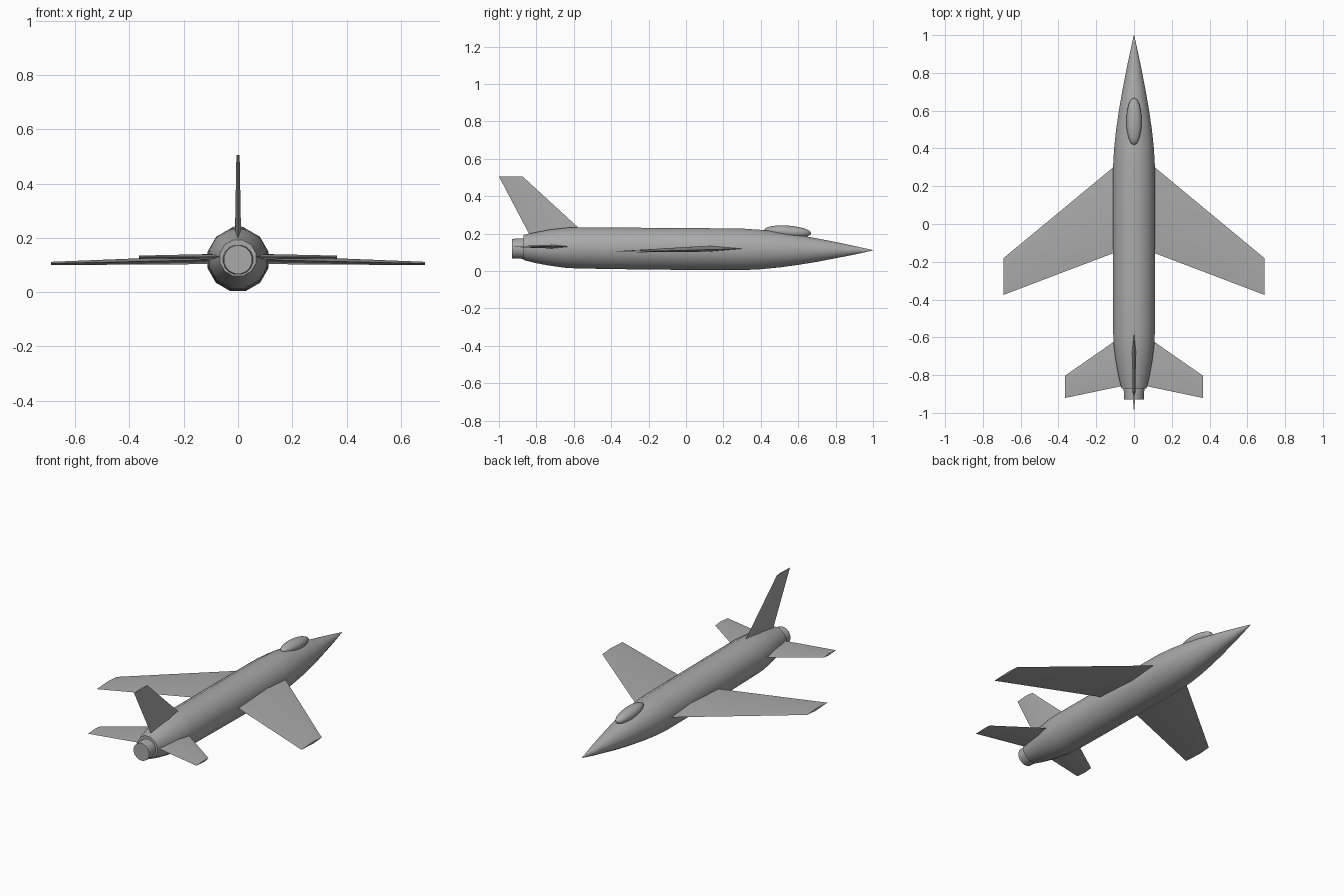
import bpy, bmesh, math
from mathutils import Matrix

if "Cube" in bpy.data.objects:
    bpy.data.objects.remove(bpy.data.objects["Cube"])

grey = bpy.data.materials.new("light_grey")
grey.diffuse_color = (0.4, 0.4, 0.4, 1)
grey.use_nodes = True
grey.node_tree.nodes["Principled BSDF"].inputs["Base Color"].default_value = grey.diffuse_color


def finish(name, bm, angle):
    bmesh.ops.recalc_face_normals(bm, faces=bm.faces)
    me = bpy.data.meshes.new(name)
    bm.to_mesh(me)
    bm.free()
    me.materials.append(grey)
    ob = bpy.data.objects.new(name, me)
    bpy.context.collection.objects.link(ob)
    bpy.ops.object.select_all(action='DESELECT')
    ob.select_set(True)
    bpy.context.view_layer.objects.active = ob
    bpy.ops.object.shade_smooth_by_angle(angle=math.radians(angle))
    return ob


def loft(name, rings, angle=35):
    """Skin equal-length point rings and cap both ends."""
    bm = bmesh.new()
    vs = [[bm.verts.new(p) for p in r] for r in rings]
    n = len(vs[0])
    for a, b in zip(vs, vs[1:]):
        for i in range(n):
            j = (i + 1) % n
            bm.faces.new((a[i], a[j], b[j], b[i]))
    bm.faces.new(vs[0])
    bm.faces.new(vs[-1])
    return finish(name, bm, angle)


def circle(y, z, r, n=12):
    return [(r * math.sin((i + .5) * math.tau / n), y,
             z + r * math.cos((i + .5) * math.tau / n)) for i in range(n)]


def foil(lead, trail, thick):
    """Flat-diamond section as (chord position, offset) pairs."""
    c = trail - lead
    return [(lead, 0), (lead + c * .4, thick), (trail, 0), (lead + c * .4, -thick)]


# Fuselage: (y, centre z, radius)
body = [(1, .111, .001), (.9, .111, .024), (.8, .112, .045), (.7, .112, .065),
        (.6, .113, .083), (.5, .114, .098), (.4, .115, .109), (.3, .116, .115),
        (.0, .118, .116), (-.35, .121, .115), (-.58, .124, .114), (-.64, .124, .111),
        (-.72, .125, .101), (-.8, .125, .086), (-.87, .126, .069)]
loft("fuselage", [circle(y, z, r) for y, z, r in body], 60)

# Exhaust nozzle
loft("nozzle", [circle(-.8, .12, .056, 16), circle(-.87, .12, .056, 16),
                circle(-.93, .12, .053, 16)])


# Wings and tailplanes: stations are (x, z, leading y, trailing y, half thickness)
def pair(name, stations):
    for side, s in (("right", 1), ("left", -1)):
        loft(side + "_" + name,
             [[(s * x, y, z + o) for y, o in foil(le, te, t)]
              for x, z, le, te, t in stations], 40)


pair("wing", [(.04, .121, .358, -.128, .017), (.69, .106, -.18, -.375, .006)])
pair("tailplane", [(.04, .131, -.577, -.853, .011), (.365, .13, -.803, -.921, .005)])

# Tail fin
loft("tail_fin", [[(o, y, z) for y, o in foil(le, te, t)] for z, le, te, t in
                  [(.17, -.508, -.824, .012), (.505, -.873, -1, .006)]], 40)

# Canopy
bm = bmesh.new()
bmesh.ops.create_uvsphere(bm, u_segments=16, v_segments=12, radius=1,
                          matrix=Matrix.Translation((0, .543, .21))
                          @ Matrix.Rotation(math.radians(-4), 4, 'X')
                          @ Matrix.Diagonal((.041, .126, .033, 1)))
finish("canopy", bm, 60)
